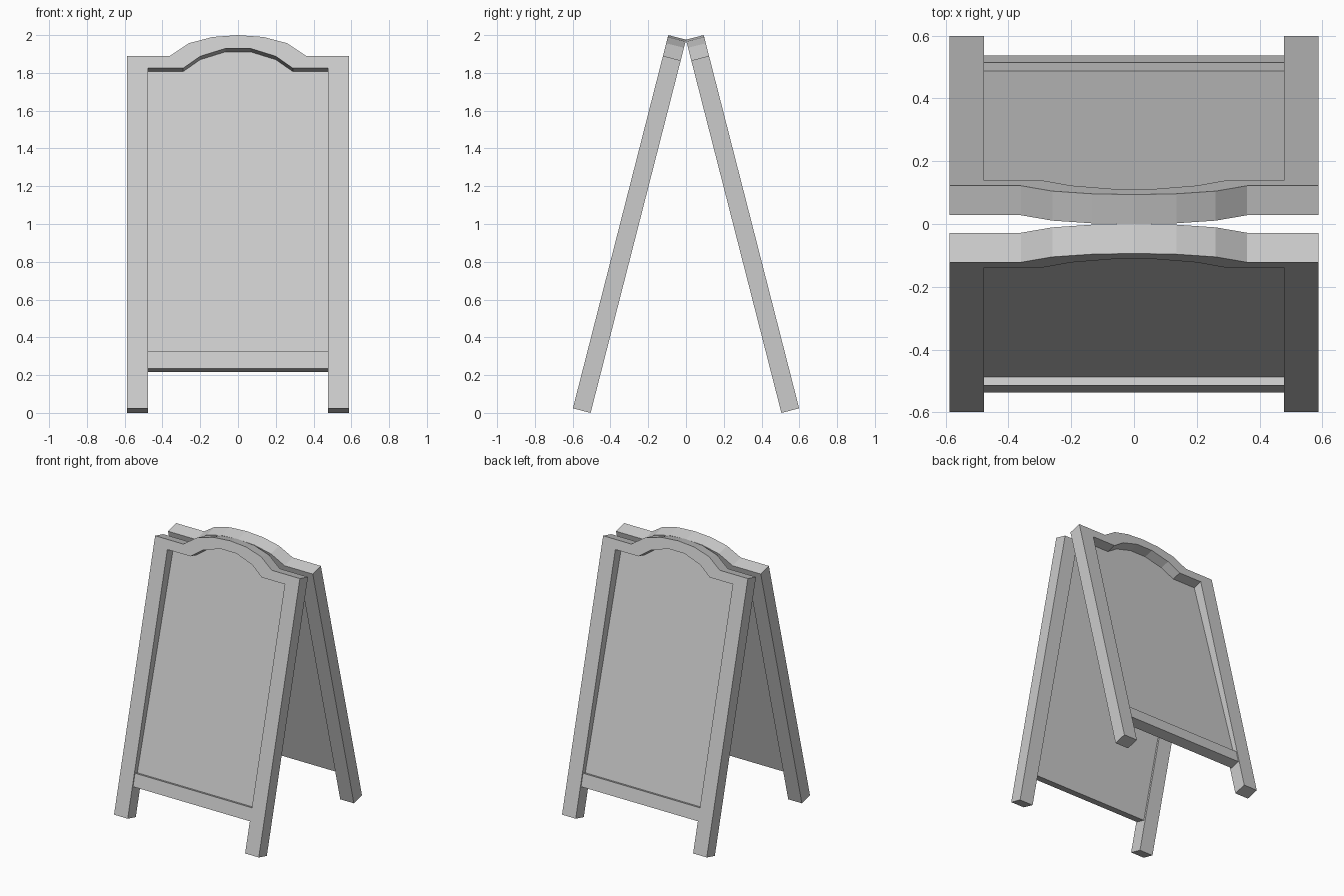
import bpy, bmesh, math

if "Cube" in bpy.data.objects:
    bpy.data.objects.remove(bpy.data.objects["Cube"])

TILT = math.atan2(0.505, 1.975)
S, C = math.sin(TILT), math.cos(TILT)
THICK = 0.097


def slope(z):
    """Distance up the slope for a height read on the outer face."""
    return (z - THICK * S) / C


def place(x, v, w):
    """Board coordinates (across, up the slope, outward) to world."""
    return (x, 0.505 - v * S + w * C, v * C + w * S)


def board(name, outline, back, front):
    """Prism between two depth functions, mirrored to the other leaf."""
    bm = bmesh.new()
    a = [bm.verts.new(place(x, v, back(v))) for x, v in outline]
    b = [bm.verts.new(place(x, v, front(v))) for x, v in outline]
    n = len(outline)
    bm.faces.new(a)
    bm.faces.new(b)
    for i in range(n):
        j = (i + 1) % n
        bm.faces.new((a[i], a[j], b[j], b[i]))
    bmesh.ops.recalc_face_normals(bm, faces=bm.faces)
    me = bpy.data.meshes.new(name)
    bm.to_mesh(me)
    bm.free()
    ob = bpy.data.objects.new(name, me)
    bpy.context.collection.objects.link(ob)
    m = ob.modifiers.new("other_leaf", 'MIRROR')
    m.use_axis = (False, True, False)
    m.use_mirror_merge = False
    return ob


def symmetric(half):
    """Right half outline (ending at or near centre) to full run, right to left."""
    return half + [(-x, v) for x, v in reversed(half) if x > 0]


# outer arch and inner opening profiles
outer = symmetric([(0.588, 0), (0.588, slope(1.89)), (0.36, slope(1.89)),
                   (0.26, slope(1.957)), (0.135, slope(1.99)), (0, slope(2.0))])
opening = [(0.477, slope(1.825)), (0.29, slope(1.825)), (0.2, slope(1.888)),
           (0.065, slope(1.93))]
inner = symmetric([(0.477, 0)] + opening)

# legs and arched header in one frame
board("arched_frame", outer + inner[::-1], lambda v: 0, lambda v: THICK)

# writing panel, leaning back slightly inside the frame
board("sign_panel", symmetric([(0.477, 0.22)] + opening),
      lambda v: 0.014, lambda v: 0.062 - 0.0233 * (v - 0.313))

# bottom rail
board("bottom_rail", symmetric([(0.477, 0.22), (0.477, 0.313)]),
      lambda v: 0.05, lambda v: 0.089)
